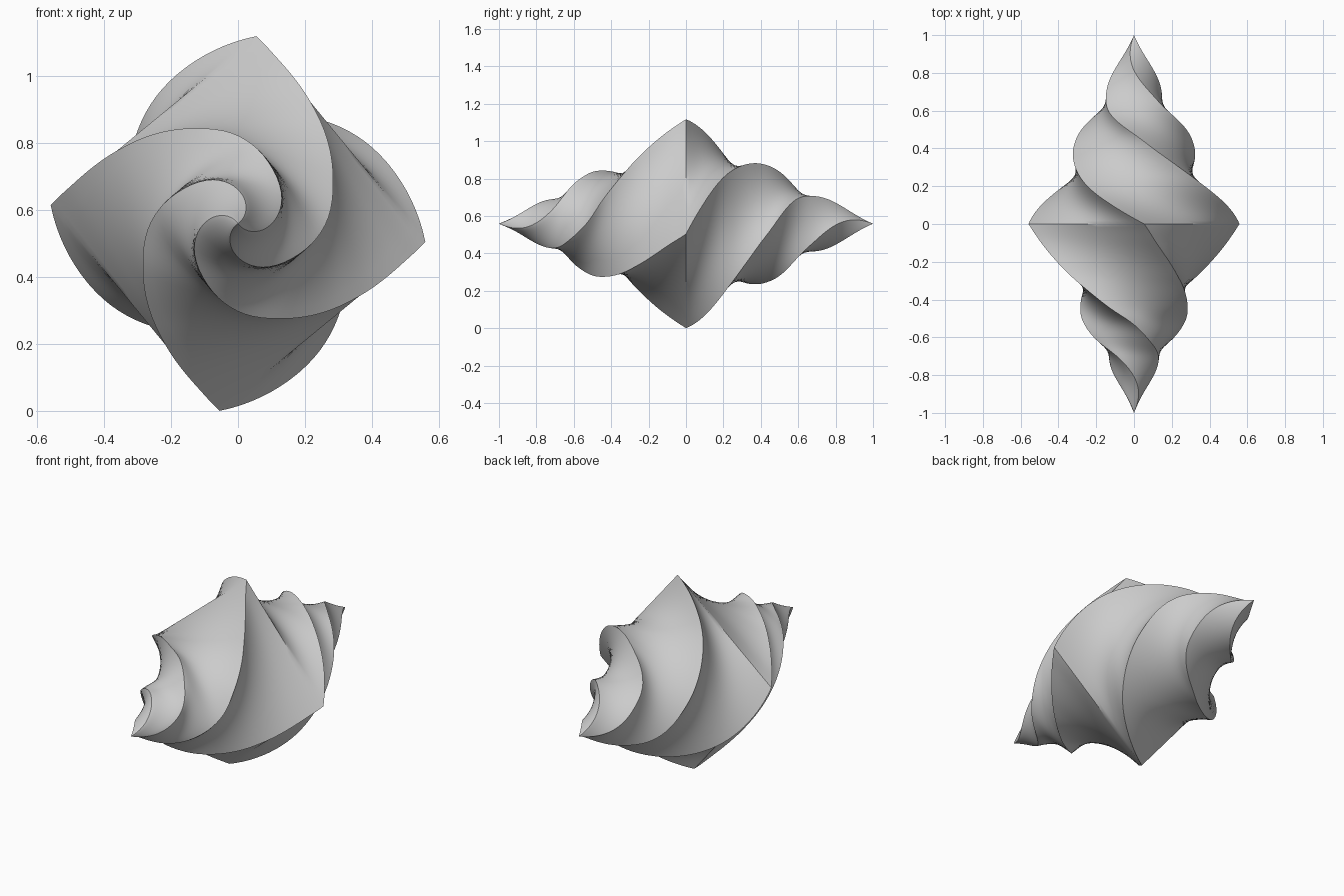
import bpy, bmesh, math

if "Cube" in bpy.data.objects:
    bpy.data.objects.remove(bpy.data.objects["Cube"])

R, ZC = 0.561, 0.559      # square half-diagonal at the middle, axis height
SIDE, RINGS = 14, 56      # divisions per square side, rings per half

# twist in degrees at distances from the middle
FRONT = [(0, 0), (.1, 8), (.2, 19), (.3, 33), (.44, 59), (.52, 81),
         (.62, 108), (.71, 143), (.86, 190), (1, 230)]
BACK = [(0, 0), (.1, 19), (.2, 39), (.3, 58), (.38, 74), (.47, 94),
        (.6, 133), (.7, 156), (.85, 195), (1, 230)]


def twist(table, d):
    """Smooth (cubic Hermite) lookup in a twist table."""
    n = len(table)

    def slope(i):
        a, b = table[max(i - 1, 0)], table[min(i + 1, n - 1)]
        return (b[1] - a[1]) / (b[0] - a[0])
    i = next((k for k in range(n - 1) if d <= table[k + 1][0]), n - 2)
    (x0, y0), (x1, y1) = table[i], table[i + 1]
    h = x1 - x0
    t = (d - x0) / h
    return ((2*t**3 - 3*t**2 + 1) * y0 + (t**3 - 2*t**2 + t) * h * slope(i)
            + (3*t**2 - 2*t**3) * y1 + (t**3 - t**2) * h * slope(i + 1))


def ramp(d, a, b):
    t = min(max((d - a) / (b - a), 0), 1)
    return t * t * (3 - 2 * t)


def square_ring(bm, y):
    """One square cross-section, shrunk and turned for its place on the axis."""
    d = abs(y)
    turn = twist(BACK, d) if y >= 0 else -twist(FRONT, d)
    a = math.radians(84.4 + turn)
    r = R * (1 - d)
    # sides swell slightly away from the middle; the front tip is softer
    bulge = 0.05 * ramp(d, 0.05, 0.25)
    if y < 0:
        bulge = 0.03 * ramp(d, 0.1, 0.4) + 0.08 * ramp(d, 0.5, 0.65)
        r *= 1 - 0.06 * ramp(d, 0.58, 0.7)
    corners = [(r * math.cos(a + k * math.pi / 2), r * math.sin(a + k * math.pi / 2))
               for k in range(4)]
    ring = []
    for k in range(4):
        (x0, z0), (x1, z1) = corners[k], corners[(k + 1) % 4]
        for s in range(SIDE):
            t = s / SIDE
            f = 1 + 4 * t * (1 - t) * bulge * 1.4
            ring.append(bm.verts.new((f * (x0 + (x1 - x0) * t), y,
                                      ZC + f * (z0 + (z1 - z0) * t))))
    return ring


bm = bmesh.new()
rings = [square_ring(bm, i / RINGS) for i in range(-RINGS + 1, RINGS)]
n = 4 * SIDE
for a, b in zip(rings, rings[1:]):
    for j in range(n):
        bm.faces.new((a[j], a[(j + 1) % n], b[(j + 1) % n], b[j]))
# pointed ends
for ring, y in ((rings[0], -1), (rings[-1], 1)):
    tip = bm.verts.new((0, y, ZC))
    for j in range(n):
        bm.faces.new((ring[j], ring[(j + 1) % n], tip))
bmesh.ops.recalc_face_normals(bm, faces=bm.faces)

mesh = bpy.data.meshes.new("twisted_bipyramid")
bm.to_mesh(mesh)
bm.free()
obj = bpy.data.objects.new("twisted_bipyramid", mesh)
bpy.context.collection.objects.link(obj)
bpy.context.view_layer.objects.active = obj
obj.select_set(True)
bpy.ops.object.shade_smooth_by_angle(angle=math.radians(40))
